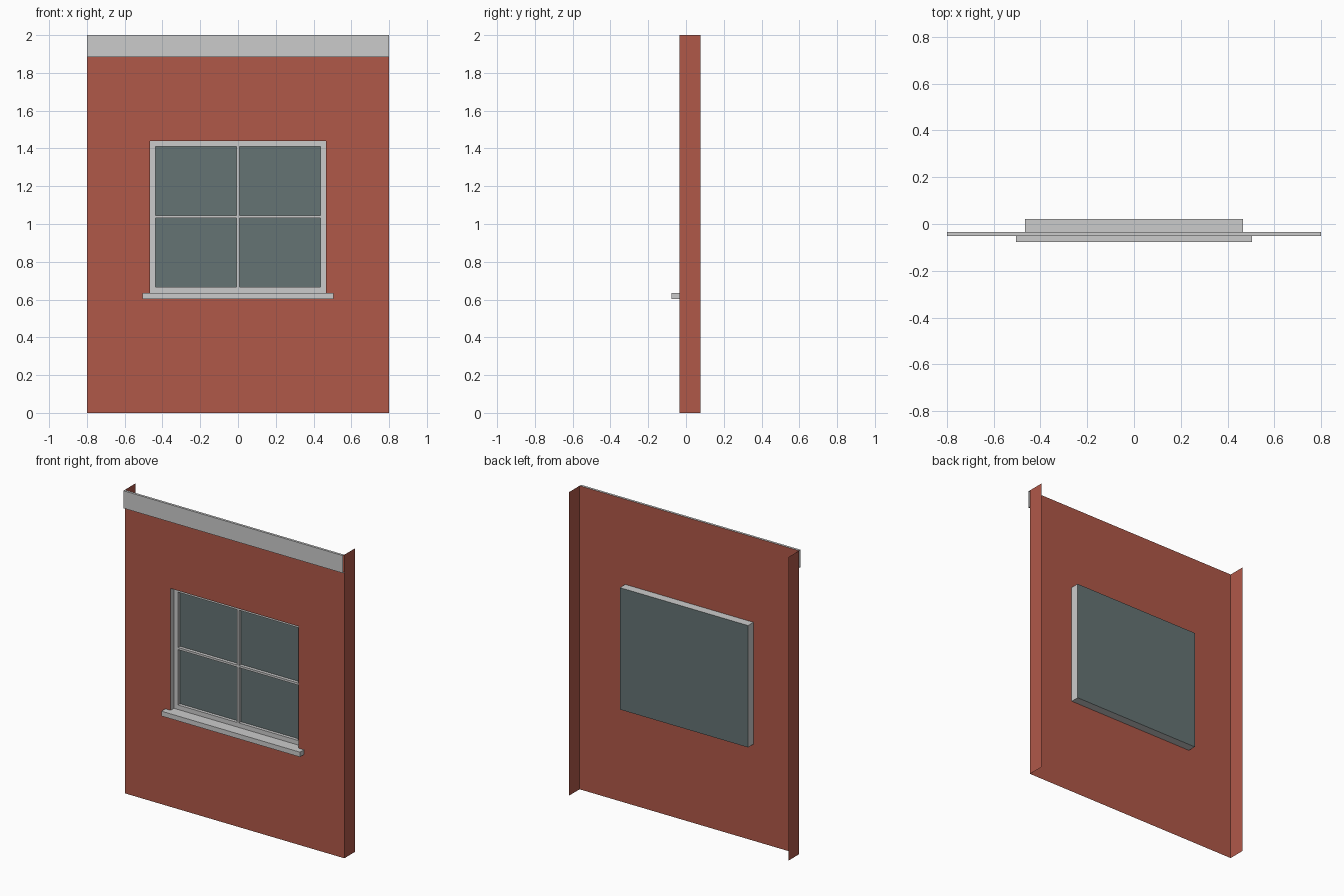
import bpy

if "Cube" in bpy.data.objects:
    bpy.data.objects.remove(bpy.data.objects["Cube"])

# Key depths, front to back
SILL_Y, BAND_Y, WALL_Y, FRAME_Y, GLASS_Y, BACK_Y = -0.076, -0.051, -0.035, 0.0, 0.021, 0.076
HX, Z0, Z1 = 0.467, 0.636, 1.439      # window opening
T, M = 0.03, 0.007                    # frame width, half glazing bar
ZM = (Z0 + Z1) / 2


def material(name, rgb):
    m = bpy.data.materials.new(name)
    m.diffuse_color = (*rgb, 1)
    m.use_nodes = True
    m.node_tree.nodes["Principled BSDF"].inputs["Base Color"].default_value = m.diffuse_color
    return m


def build(name, quads, mat=None):
    verts, index, faces = [], {}, []
    for quad in quads:
        face = []
        for p in quad:
            key = tuple(round(c, 5) for c in p)
            if key not in index:
                index[key] = len(verts)
                verts.append(key)
            face.append(index[key])
        faces.append(face)
    mesh = bpy.data.meshes.new(name)
    mesh.from_pydata(verts, [], faces)
    mesh.update()
    obj = bpy.data.objects.new(name, mesh)
    bpy.context.collection.objects.link(obj)
    if mat:
        mesh.materials.append(mat)
    return obj


def panel(xs, zs, y, holes=()):
    """Front-facing sheet divided into cells, leaving out the hole cells."""
    return [[(xs[i], y, zs[j]), (xs[i + 1], y, zs[j]),
             (xs[i + 1], y, zs[j + 1]), (xs[i], y, zs[j + 1])]
            for i in range(len(xs) - 1) for j in range(len(zs) - 1)
            if (i, j) not in holes]


def tube(x0, x1, z0, z1, ya, yb):
    """Four inward-facing sides of a rectangular opening."""
    c = [(x0, z0), (x1, z0), (x1, z1), (x0, z1)]
    return [[(a[0], ya, a[1]), (b[0], ya, b[1]), (b[0], yb, b[1]), (a[0], yb, a[1])]
            for a, b in zip(c, c[1:] + c[:1])]


def outward(quads):
    return [q[::-1] for q in quads]


brick = material("brick_red", (0.435, 0.098, 0.066))
dark = material("dark_glass", (0.13, 0.173, 0.175))

# Wall sheet with window opening and two side returns
wall = panel([-0.8, -HX, HX, 0.8], [0, Z0, Z1, 2], WALL_Y, {(1, 1)})
zs = [0, Z0, Z1, 2]
for a, b in zip(zs, zs[1:]):
    right = [(0.8, WALL_Y, a), (0.8, BACK_Y, a), (0.8, BACK_Y, b), (0.8, WALL_Y, b)]
    wall += [right, [(-x, y, z) for x, y, z in right[::-1]]]
build("wall", wall, brick)

# Cornice band: front, top and underside, open at the ends
band = outward(tube(-0.8, 0.8, 1.885, 2, BAND_Y, WALL_Y))
build("cornice_band", panel([-0.8, 0.8], [1.885, 2], BAND_Y) + [band[0], band[2]])

# Projecting window sill
build("window_sill", panel([-0.505, 0.505], [0.604, Z0], SILL_Y)
      + outward(tube(-0.505, 0.505, 0.604, Z0, SILL_Y, WALL_Y)))

# Sides of the window recess
build("window_reveal", tube(-HX, HX, Z0, Z1, WALL_Y, GLASS_Y))

# Frame with glazing bars and four pane openings
fx = [-HX, -HX + T, -M, M, HX - T, HX]
fz = [Z0, Z0 + T, ZM - M, ZM + M, Z1 - T, Z1]
panes = [(i, j) for i in (1, 3) for j in (1, 3)]
frame = panel(fx, fz, FRAME_Y, panes)
for i, j in panes:
    frame += tube(fx[i], fx[i + 1], fz[j], fz[j + 1], FRAME_Y, GLASS_Y)
build("window_frame", frame)

# Glass closing the back of the recess
build("glass", panel([-HX, HX], [Z0, Z1], GLASS_Y), dark)
